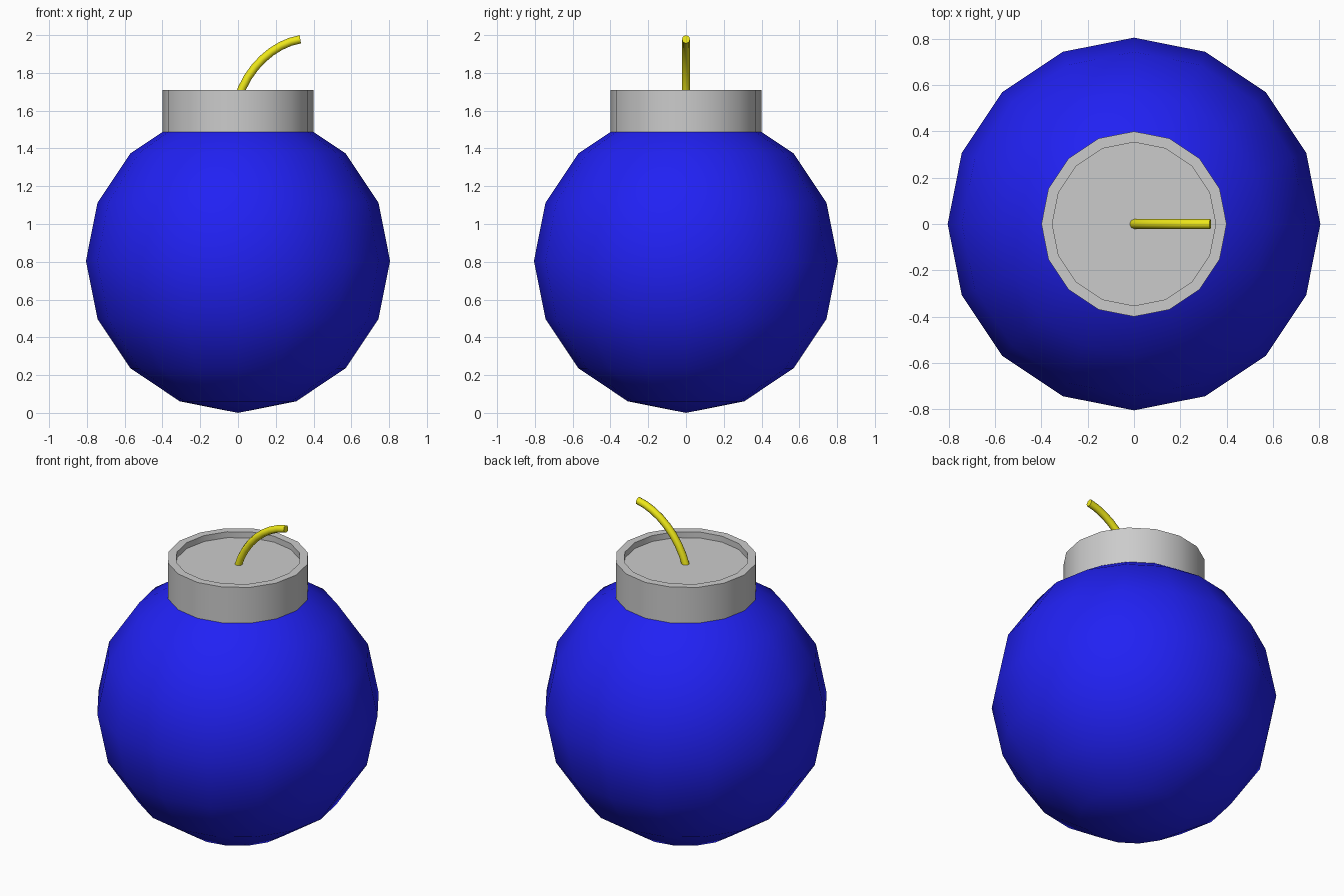
import bpy
from math import cos, sin, tau, radians

if "Cube" in bpy.data.objects:
    bpy.data.objects.remove(bpy.data.objects["Cube"])


def colour(obj, name, rgb):
    mat = bpy.data.materials.new(name)
    mat.diffuse_color = (*rgb, 1)
    mat.use_nodes = True
    mat.node_tree.nodes["Principled BSDF"].inputs["Base Color"].default_value = mat.diffuse_color
    obj.data.materials.append(mat)


def lathe(name, profile, sides):
    """Revolve (radius, z) points about z, capping both ends."""
    verts = [(r * cos(tau * i / sides), r * sin(tau * i / sides), z)
             for r, z in profile for i in range(sides)]
    faces = [(k * sides + i, k * sides + (i + 1) % sides,
              (k + 1) * sides + (i + 1) % sides, (k + 1) * sides + i)
             for k in range(len(profile) - 1) for i in range(sides)]
    faces.append(tuple(reversed(range(sides))))
    faces.append(tuple(range((len(profile) - 1) * sides, len(profile) * sides)))
    mesh = bpy.data.meshes.new(name)
    mesh.from_pydata(verts, [], faces)
    obj = bpy.data.objects.new(name, mesh)
    bpy.context.collection.objects.link(obj)
    return obj


def smooth(obj, angle):
    bpy.ops.object.select_all(action='DESELECT')
    obj.select_set(True)
    bpy.context.view_layer.objects.active = obj
    bpy.ops.object.shade_smooth_by_angle(angle=radians(angle))


# Round body
bpy.ops.mesh.primitive_uv_sphere_add(segments=16, ring_count=8, radius=0.805,
                                     location=(0, 0, 0.805))
body = bpy.context.object
body.name = "body"
bpy.ops.object.shade_smooth()
colour(body, "blue", (0.015, 0.015, 0.9))

# Collar with a shallow recess in its top
collar = lathe("collar", [(0.4, 1.45), (0.4, 1.71), (0.353, 1.71), (0.353, 1.673)], 16)
smooth(collar, 30)

# Curved fuse
curve = bpy.data.curves.new("fuse", 'CURVE')
curve.dimensions = '3D'
curve.bevel_depth = 0.022
curve.bevel_resolution = 2
curve.use_fill_caps = True
curve.resolution_u = 8
spline = curve.splines.new('BEZIER')
spline.bezier_points.add(1)
path = [((-0.05, 0, 1.52), (0, 0, 1.66), (0.05, 0, 1.83)),
        ((0.19, 0, 1.955), (0.33, 0, 1.978), (0.4, 0, 1.99))]
for p, (left, co, right) in zip(spline.bezier_points, path):
    p.handle_left_type = p.handle_right_type = 'FREE'
    p.handle_left, p.co, p.handle_right = left, co, right
fuse = bpy.data.objects.new("fuse", curve)
bpy.context.collection.objects.link(fuse)
bpy.ops.object.select_all(action='DESELECT')
fuse.select_set(True)
bpy.context.view_layer.objects.active = fuse
bpy.ops.object.convert(target='MESH')
fuse = bpy.context.object
smooth(fuse, 50)
colour(fuse, "yellow", (0.85, 0.8, 0.01))
